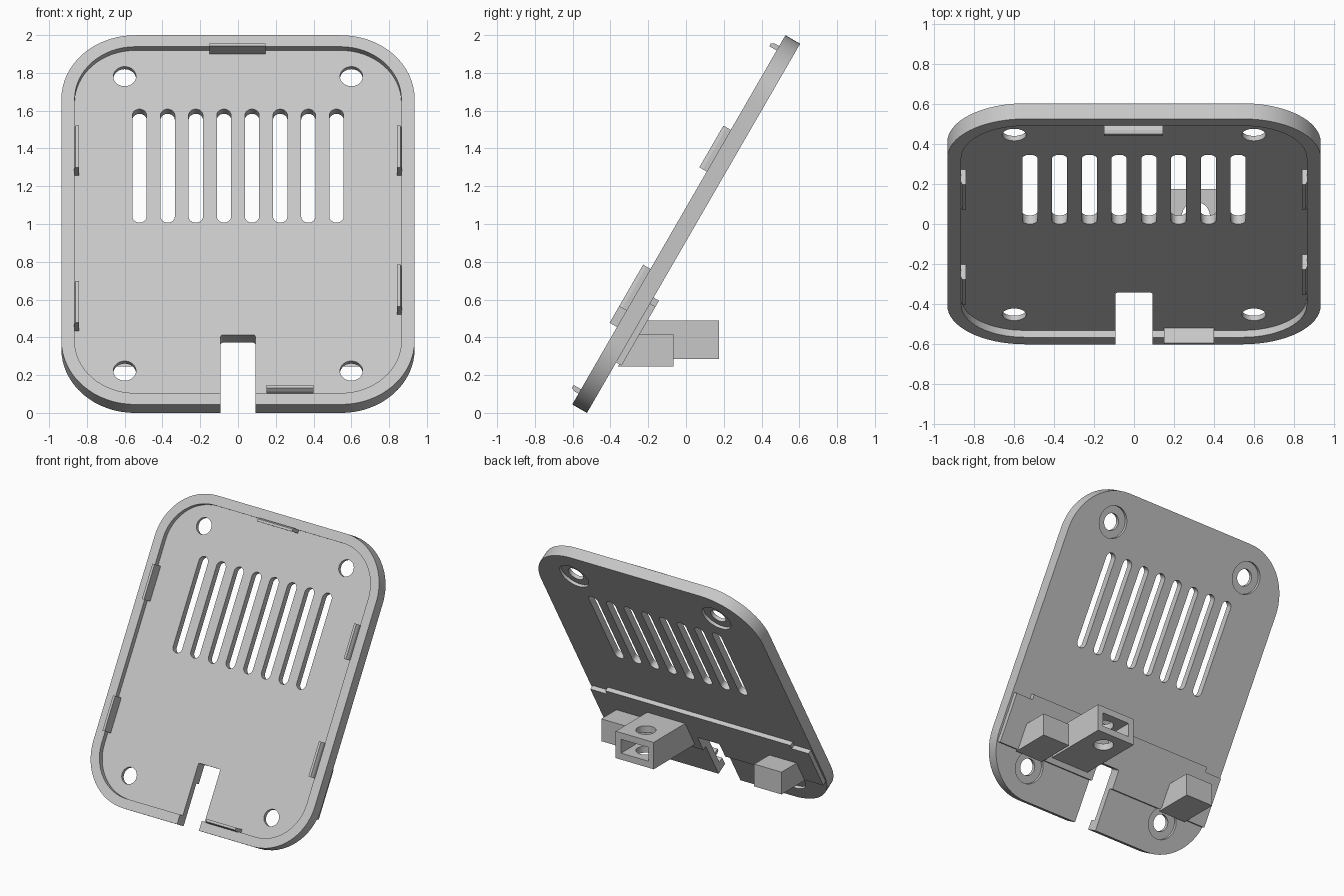
import bpy, bmesh, math
from mathutils import Matrix, Vector

cube = bpy.data.objects.get("Cube")
if cube:
    bpy.data.objects.remove(cube)

mat = bpy.data.materials.new("light_grey_plastic")
mat.use_nodes = True
GREY = (0.57, 0.57, 0.57, 1)
mat.diffuse_color = GREY
mat.node_tree.nodes["Principled BSDF"].inputs["Base Color"].default_value = GREY

W, L, R, T = 0.935, 1.1285, 0.39, 0.09   # half width, half length, corner radius, thickness
RIM, FLOOR, LEDGE = 0.07, 0.05, 0.033
TILT = Matrix.Translation((0, 0.04, 0.977)) @ Matrix.Rotation(math.radians(60), 4, 'X')


def solid(name, outline, offset):
    """Extrude a flat outline of 3D points by an offset."""
    bm = bmesh.new()
    face = bm.faces.new([bm.verts.new(p) for p in outline])
    new = bmesh.ops.extrude_face_region(bm, geom=[face])["geom"]
    bmesh.ops.translate(bm, vec=offset, verts=[v for v in new if isinstance(v, bmesh.types.BMVert)])
    bmesh.ops.recalc_face_normals(bm, faces=bm.faces)
    mesh = bpy.data.meshes.new(name)
    bm.to_mesh(mesh)
    bm.free()
    mesh.materials.append(mat)
    obj = bpy.data.objects.new(name, mesh)
    bpy.context.collection.objects.link(obj)
    return obj


def rounded(name, cx, cy, hw, hh, r, z0, z1, steps=16):
    """Rounded slab; also gives discs and slots."""
    pts = []
    for i, (sx, sy) in enumerate([(1, 1), (-1, 1), (-1, -1), (1, -1)]):
        for k in range(steps + 1):
            a = math.pi / 2 * (i + k / steps)
            p = Vector((cx + sx * (hw - r) + r * math.cos(a), cy + sy * (hh - r) + r * math.sin(a), z0))
            if not pts or (p - pts[-1]).length > 1e-5:
                pts.append(p)
    if (pts[0] - pts[-1]).length < 1e-5:
        pts.pop()
    return solid(name, pts, (0, 0, z1 - z0))


def prism(name, profile, x0, x1):
    """Extrude a (y, z) profile along x."""
    return solid(name, [(x0, y, z) for y, z in profile], (x1 - x0, 0, 0))


def boolean(obj, tool, operation='DIFFERENCE'):
    mod = obj.modifiers.new("cut", 'BOOLEAN')
    mod.object, mod.operation, mod.solver = tool, operation, 'EXACT'
    bpy.context.view_layer.objects.active = obj
    bpy.ops.object.modifier_apply(modifier=mod.name)
    bpy.data.objects.remove(tool)


def finish(obj):
    bpy.ops.object.select_all(action='DESELECT')
    obj.select_set(True)
    bpy.context.view_layer.objects.active = obj
    bpy.ops.object.shade_smooth_by_angle(angle=math.radians(30))


def notch():
    return rounded("notch_cutter", 0, -1.09, 0.092, 0.41, 0.012, -0.3, 0.3, 4)


def counterbore(sx, sy):
    return rounded("counterbore_cutter", sx * 0.6, sy * 0.9, 0.115, 0.115, 0.115, -0.2, 0.022)


CORNERS = [(sx, sy) for sx in (-1, 1) for sy in (-1, 1)]

# Tray panel with raised rim, vents, screw holes and cable notch
panel = rounded("back_panel", 0, 0, W, L, R, 0, T)
boolean(panel, rounded("recess", 0, 0, W - RIM, L - RIM, R - RIM, FLOOR, 0.3))
boolean(panel, notch())
for i in range(8):
    boolean(panel, rounded("vent", (i - 3.5) * 0.149, 0.353, 0.038, 0.347, 0.038, -0.2, 0.2, 8))
for sx, sy in CORNERS:
    boolean(panel, rounded("screw_hole", sx * 0.6, sy * 0.9, 0.06, 0.06, 0.06, -0.2, 0.2))
    boolean(panel, counterbore(sx, sy))
panel.data.transform(TILT)
finish(panel)

# Thickened ledge across the lower back, higher in the middle
step = [(-0.92, -0.82), (0.92, -0.82), (0.92, -0.46), (0.78, -0.46),
        (0.78, -0.423), (-0.78, -0.423), (-0.78, -0.46), (-0.92, -0.46)]
ledge = solid("back_ledge", [(x, y, -LEDGE) for x, y in step], (0, 0, LEDGE + 0.004))
boolean(ledge, notch())
for sx in (-1, 1):
    boolean(ledge, counterbore(sx, -1))
ledge.data.transform(TILT)
finish(ledge)


# Snap clips standing just inside the rim
def clip(name, wall, x0, x1, angle):
    profile = [(wall + 0.004, 0.045), (wall + 0.004, 0.115), (wall - 0.005, 0.135),
               (wall - 0.023, 0.135), (wall - 0.023, 0.045)]
    obj = prism(name, profile, x0, x1)
    obj.data.transform(TILT @ Matrix.Rotation(math.radians(angle), 4, 'Z'))


clip("top_clip", L - RIM, -0.15, 0.145, 0)
clip("bottom_clip", L - RIM, -0.4, -0.15, 180)
clip("upper_left_clip", W - RIM, -0.55, -0.295, -90)
clip("lower_left_clip", W - RIM, 0.3, 0.555, -90)
clip("upper_right_clip", W - RIM, 0.295, 0.55, 90)
clip("lower_right_clip", W - RIM, -0.655, -0.4, 90)


# Horizontal blocks growing out of the sloping ledge
def block(name, x0, x1, y_end, z0, z1):
    def slope(z):
        return 0.04 + (z - 0.977) / math.tan(math.radians(60)) + 0.022
    return prism(name, [(slope(z0), z0), (y_end, z0), (y_end, z1), (slope(z1), z1)], x0, x1)


for side, sx in (("left", 1), ("right", -1)):
    block(side + "_support_block", sx * 0.53, sx * 0.76, -0.065, 0.245, 0.415)

# Hinge arm with a nut pocket in its end and a vertical bolt hole
arm = block("hinge_arm", 0.15, 0.47, 0.175, 0.285, 0.49)
boolean(arm, prism("nut_pocket", [(-0.04, 0.335), (0.3, 0.335), (0.3, 0.44), (-0.04, 0.44)], 0.195, 0.425))
boolean(arm, rounded("bolt_hole", 0.31, 0.04, 0.07, 0.07, 0.07, 0.1, 0.7))
finish(arm)
